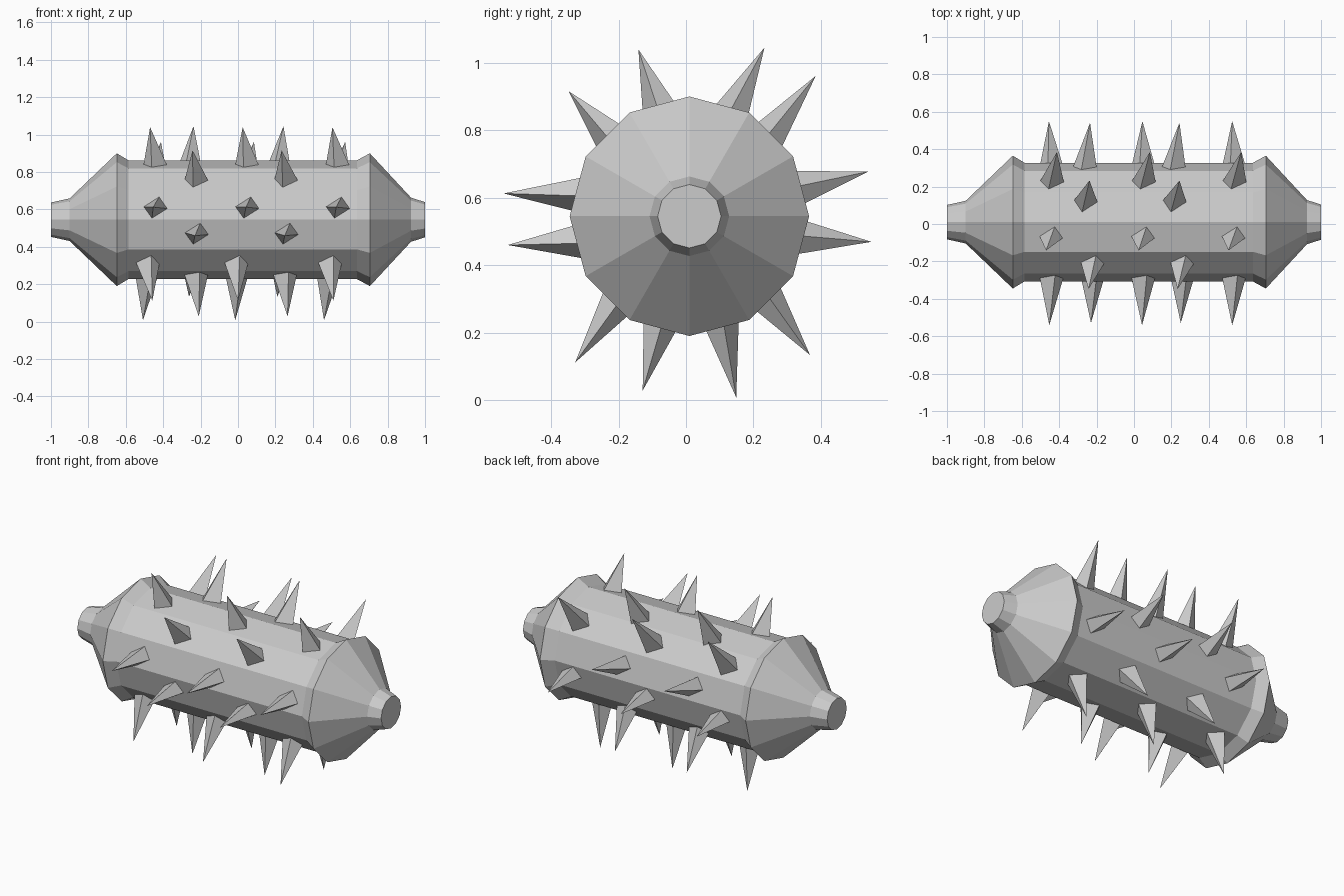
import bpy, bmesh
from math import sin, cos, radians, pi
from mathutils import Vector

if "Cube" in bpy.data.objects:
    bpy.data.objects.remove(bpy.data.objects["Cube"])

CY, CZ = 0.01, 0.545


def polar(x, r, deg):
    a = radians(deg)
    return Vector((x, CY + r * cos(a), CZ + r * sin(a)))


def make_object(name, bm):
    bmesh.ops.recalc_face_normals(bm, faces=bm.faces)
    me = bpy.data.meshes.new(name)
    bm.to_mesh(me)
    bm.free()
    ob = bpy.data.objects.new(name, me)
    bpy.context.collection.objects.link(ob)
    return ob


# Roller body: twelve-sided lathe along x with flared shoulders and stub axles
profile = [(-1.0, 0.092), (-0.9, 0.114), (-0.648, 0.355), (-0.585, 0.317),
           (0.635, 0.317), (0.705, 0.355), (0.925, 0.118), (1.0, 0.094)]
bm = bmesh.new()
rings = [[bm.verts.new(polar(x, r, 30 * i)) for i in range(12)] for x, r in profile]
for a, b in zip(rings, rings[1:]):
    for i in range(12):
        j = (i + 1) % 12
        bm.faces.new((a[i], a[j], b[j], b[i]))
bm.faces.new(rings[0])
bm.faces.new(rings[-1])
make_object("roller_body", bm)


# Four-sided spike with its base sunk into the body
def add_spike(bm, xb, base_deg, xt, tip_deg, tip_r, size):
    base_r = 0.285
    c = polar(xb, base_r, base_deg)
    a = radians(base_deg)
    t = Vector((0, sin(a), -cos(a)))
    u = Vector((1, 0, 0))
    d1 = (u * 1.0 - t * 0.08) * size
    d2 = (u * 0.3 + t * 0.93) * size
    base = [bm.verts.new(p) for p in (c + d1, c + d2, c - d1, c - d2)]
    tip = bm.verts.new(polar(xt, tip_r, tip_deg))
    bm.faces.new(base)
    for i in range(4):
        bm.faces.new((base[i], base[(i + 1) % 4], tip))


# Rows around the body: base angle, tip angle, tip radius, base x, tip x
THREE = (-0.44, 0.05, 0.535)
TWO = (-0.22, 0.26)
rows = [
    (44, 48, 0.56, THREE, (-0.412, 0.085, 0.573)),
    (69, 66, 0.547, (-0.26, 0.215), (-0.238, 0.243)),
    (105, 107, 0.517, THREE, (-0.47, 0.025, 0.505)),
    (136, 134, 0.515, TWO, (-0.243, 0.233)),
    (167, 173, 0.555, THREE, (-0.453, 0.043, 0.525)),
    (195, 189, 0.545, TWO, (-0.23, 0.25)),
    (-131, -128, 0.55, (-0.485, -0.01, 0.49), (-0.458, 0.0, 0.51)),
    (-105, -105, 0.535, (-0.225, 0.25), (-0.21, 0.265)),
    (-72, -75.5, 0.555, (-0.485, -0.005, 0.485), (-0.508, -0.015, 0.46)),
    (-45, -49, 0.545, (-0.24, 0.235), (-0.262, 0.21)),
    (-12, -8, 0.545, THREE, (-0.455, 0.045, 0.525)),
    (15, 14, 0.547, (-0.265, 0.21), (-0.235, 0.243)),
]
bm = bmesh.new()
for base_deg, tip_deg, tip_r, xbs, xts in rows:
    for xb, xt in zip(xbs, xts):
        add_spike(bm, xb, base_deg, xt, tip_deg, tip_r, 0.068)
make_object("spikes", bm)
